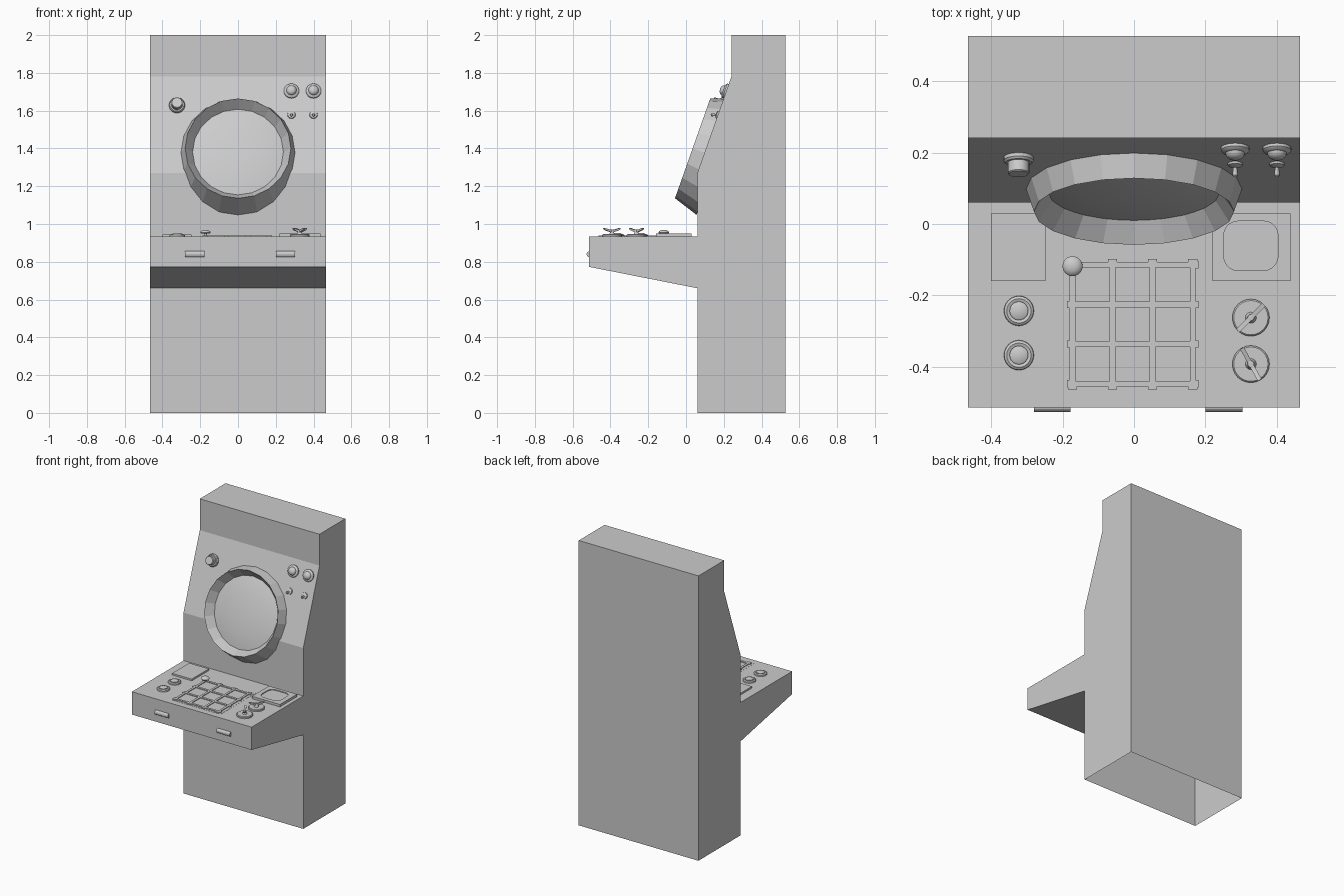
import bpy, bmesh
from math import sin, cos, pi, atan2, radians
from mathutils import Matrix, Vector

if "Cube" in bpy.data.objects:
    bpy.data.objects.remove(bpy.data.objects["Cube"])

HALF_W = 0.465
DECK = 0.933                       # height of the control shelf
Z0, Z1, Y0, Y1 = 1.27, 1.78, 0.06, 0.24   # sloped panel
TILT = atan2(Z1 - Z0, Y1 - Y0)


def finish(name, bm, smooth=None):
    bmesh.ops.recalc_face_normals(bm, faces=bm.faces)
    me = bpy.data.meshes.new(name)
    bm.to_mesh(me)
    bm.free()
    ob = bpy.data.objects.new(name, me)
    bpy.context.collection.objects.link(ob)
    if smooth:
        bpy.ops.object.select_all(action='DESELECT')
        ob.select_set(True)
        bpy.context.view_layer.objects.active = ob
        bpy.ops.object.shade_smooth_by_angle(angle=radians(smooth))
    return ob


def prism(name, outline, axis_mat, depth, skip=None):
    """Extrude a 2D outline along local z; skip leaves out one side wall."""
    bm = bmesh.new()
    lo = [bm.verts.new(axis_mat @ Vector((a, b, 0))) for a, b in outline]
    hi = [bm.verts.new(axis_mat @ Vector((a, b, depth))) for a, b in outline]
    n = len(outline)
    bm.faces.new(lo)
    bm.faces.new(hi)
    for i in range(n):
        if i != skip:
            j = (i + 1) % n
            bm.faces.new((lo[i], lo[j], hi[j], hi[i]))
    return finish(name, bm)


def box(name, x0, x1, y0, y1, z0, z1):
    return prism(name, [(x0, y0), (x1, y0), (x1, y1), (x0, y1)],
                 Matrix.Translation((0, 0, z0)), z1 - z0)


def lathe(name, profile, mat, segs=24, smooth=35):
    """Spin (radius, height) points round local z."""
    bm = bmesh.new()
    rings = []
    for r, h in profile:
        if r == 0:
            rings.append([bm.verts.new(mat @ Vector((0, 0, h)))] * segs)
        else:
            rings.append([bm.verts.new(mat @ Vector((r * cos(2 * pi * i / segs),
                          r * sin(2 * pi * i / segs), h))) for i in range(segs)])
    for a, b in zip(rings, rings[1:]):
        for i in range(segs):
            j = (i + 1) % segs
            bm.faces.new(dict.fromkeys((a[i], a[j], b[j], b[i])))
    return finish(name, bm, smooth)


def on_panel(x, z):
    y = Y0 + (z - Z0) * (Y1 - Y0) / (Z1 - Z0)
    return Matrix.Translation((x, y, z)) @ Matrix.Rotation(TILT, 4, 'X')


def on_deck(x, y):
    return Matrix.Translation((x, y, DECK))


# Cabinet shell, open underneath: (y, z) profile extruded along x
ALONG_X = Matrix(((0, 0, 1, -HALF_W), (1, 0, 0, 0), (0, 1, 0, 0), (0, 0, 0, 1)))
prism("cabinet", [(0.526, 0), (Y0, 0), (Y0, 0.66), (-0.513, 0.773), (-0.513, DECK),
                  (Y0, DECK), (Y0, Z0), (Y1, Z1), (Y1, 2), (0.526, 2)],
      ALONG_X, 2 * HALF_W, skip=0)

# Round display: faceted hood and bulged screen
display = on_panel(0, 1.378)
lathe("display_hood", [(0.325, -0.07), (0.28, 0.067), (0.24, 0.008)], display, 20, None)
lathe("display_screen", [(0.243, 0.008), (0.2, 0.017), (0.14, 0.025), (0.07, 0.03),
                         (0, 0.032)], display, 32)

# Sloped panel controls
lathe("panel_push_button", [(0.042, 0), (0.042, 0.01), (0.037, 0.016), (0.03, 0.016),
                            (0.03, 0.046), (0.027, 0.049), (0, 0.049)], on_panel(-0.323, 1.627))
for i, x in enumerate((0.283, 0.4)):
    lathe(f"panel_lamp_{i}", [(0.04, 0), (0.04, 0.008), (0.034, 0.014), (0.027, 0.016),
                              (0.025, 0.024), (0.016, 0.032), (0, 0.035)], on_panel(x, 1.703))
    base = on_panel(x, 1.578)
    lathe(f"toggle_base_{i}", [(0.022, 0), (0.02, 0.006), (0.009, 0.011), (0, 0.011)], base, 16)
    lathe(f"toggle_lever_{i}", [(0.004, 0), (0.008, 0.032), (0.005, 0.037), (0, 0.038)],
          base @ Matrix.Rotation(radians(20), 4, 'X'), 12)

# Left plate and small monitor with recessed rounded screen
box("left_plate", -0.4, -0.247, -0.16, 0.03, DECK, DECK + 0.012)
monitor = box("small_monitor", 0.22, 0.438, -0.16, 0.03, DECK, DECK + 0.017)
rounded = []
for k, (sx, sy) in enumerate(((1, 1), (-1, 1), (-1, -1), (1, -1))):
    for s in range(6):
        a = (k + s / 5) * pi / 2
        rounded.append((0.327 + sx * 0.036 + 0.04 * cos(a), -0.061 + sy * 0.029 + 0.04 * sin(a)))
cutter = prism("screen_cutter", rounded, on_deck(0, 0) @ Matrix.Translation((0, 0, 0.011)), 0.05)
cutter.hide_render = True
cutter.hide_set(True)
cut = monitor.modifiers.new("screen_recess", 'BOOLEAN')
cut.operation = 'DIFFERENCE'
cut.solver = 'EXACT'
cut.object = cutter

# Shift grid of crossing rails with wider end stops, on a thin panel
box("grid_panel", -0.2, 0.192, -0.47, -0.08, DECK, DECK + 0.001)
XS = [-0.172 + 0.112 * i for i in range(4)]
YS = [-0.114 - 0.111 * i for i in range(4)]
W = 0.008
for i in range(4):
    x, y = XS[i], YS[i]
    box(f"grid_rail_long_{i}", x - W, x + W, YS[3] - 0.012, YS[0] + 0.012, DECK, DECK + 0.006)
    box(f"grid_rail_cross_{i}", XS[0] - W, XS[3] + W, y - W, y + W, DECK, DECK + 0.006)
    for j, e in enumerate((YS[0] + 0.01, YS[3] - 0.01)):
        box(f"grid_stop_long_{i}_{j}", x - 0.013, x + 0.013, e - 0.006, e + 0.006,
            DECK, DECK + 0.007)
    for j, e in enumerate((XS[0] - 0.01, XS[3] + 0.01)):
        box(f"grid_stop_cross_{i}_{j}", e - 0.006, e + 0.006, y - 0.01, y + 0.01,
            DECK, DECK + 0.007)

# Shift knob on a short stem
lathe("shift_knob", [(0.008, 0), (0.008, 0.016), (0.024, 0.017), (0.028, 0.022),
                     (0.024, 0.029), (0.014, 0.034), (0, 0.036)], on_deck(XS[0], -0.118))

# Left push buttons
for i, y in enumerate((-0.243, -0.367)):
    lathe(f"deck_button_{i}", [(0.042, 0), (0.041, 0.008), (0.034, 0.013), (0.026, 0.01),
                               (0.026, 0.015), (0.022, 0.018), (0, 0.019)], on_deck(-0.322, y))

# Rotary switches: dial disc, hub and winged handle
WING = [(-0.01, 0.008), (0.01, 0.008), (0.01, 0.024), (0.046, 0.036), (0.051, 0.047),
        (0.008, 0.036), (-0.008, 0.036), (-0.051, 0.047), (-0.046, 0.036), (-0.01, 0.024)]
for i, (y, ang) in enumerate(((-0.262, 45), (-0.392, -61))):
    base = on_deck(0.327, y)
    lathe(f"switch_dial_{i}", [(0.052, 0), (0.052, 0.009), (0.048, 0.013), (0, 0.013)], base)
    lathe(f"switch_hub_{i}", [(0.016, 0.012), (0.009, 0.026), (0.009, 0.037), (0, 0.038)], base, 16)
    prism(f"switch_handle_{i}", WING,
          base @ Matrix.Rotation(radians(ang), 4, 'Z') @ Matrix.Translation((0, 0.006, 0))
          @ Matrix.Rotation(pi / 2, 4, 'X'), 0.012)

# Front edge handles: half-round bars
for i, x in enumerate((-0.28, 0.2)):
    half = [(-0.513 - 0.013 * sin(pi * k / 8), 0.84 - 0.016 * cos(pi * k / 8)) for k in range(9)]
    prism(f"front_handle_{i}", half, Matrix.Translation((x + HALF_W, 0, 0)) @ ALONG_X, 0.103)
